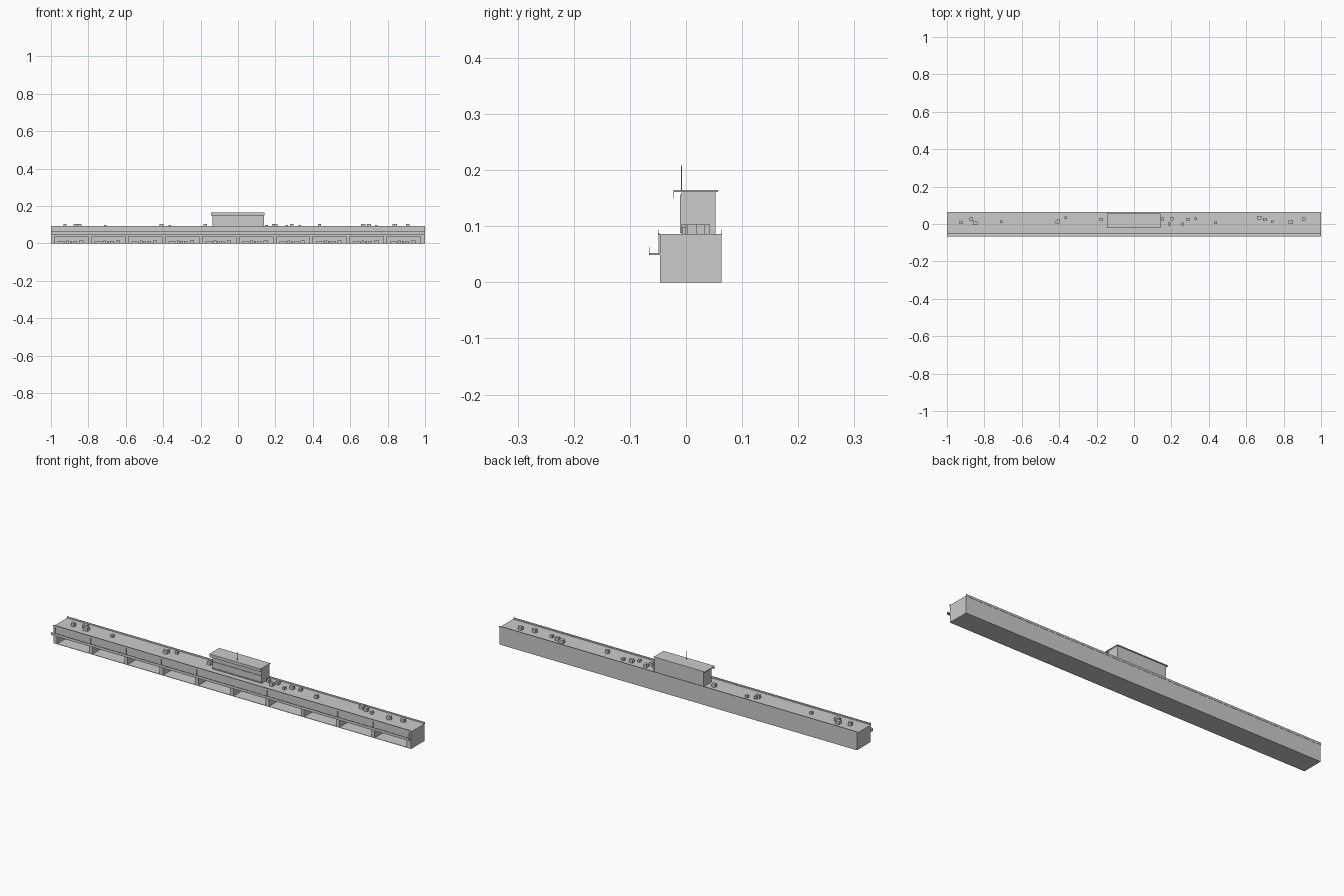
import bpy, bmesh
from mathutils import Matrix, Vector

grey = bpy.data.materials.new("light_grey")
grey.diffuse_color = (0.6, 0.6, 0.6, 1)


def boxes(name, items):
    """One object from a list of (x0, x1, y0, y1, z0, z1) boxes."""
    bm = bmesh.new()
    for x0, x1, y0, y1, z0, z1 in items:
        centre = Vector(((x0 + x1) / 2, (y0 + y1) / 2, (z0 + z1) / 2))
        size = Matrix.Diagonal((x1 - x0, y1 - y0, z1 - z0, 1))
        bmesh.ops.create_cube(bm, size=1, matrix=Matrix.Translation(centre) @ size)
    mesh = bpy.data.meshes.new(name)
    bm.to_mesh(mesh)
    bm.free()
    mesh.materials.append(grey)
    obj = bpy.data.objects.new(name, mesh)
    bpy.context.collection.objects.link(obj)
    return obj


FRONT, BACK = -0.046, 0.063
BAYS, PITCH, OPEN = 10, 0.1973, 0.1785
starts = [-0.979 + i * PITCH for i in range(BAYS)]

# Ground floor: slab, back wall and the piers between the garages
boxes("garage_floor", [(-1, 1, FRONT, BACK, 0, 0.002)])
boxes("garage_back_wall", [(-1, 1, 0.052, BACK, 0.002, 0.038)])
edges = [-1] + [e for s in starts for e in (s, s + OPEN)] + [1]
boxes("garage_piers", [(edges[i], edges[i + 1], FRONT, 0.052, 0.002, 0.038)
                       for i in range(0, len(edges), 2)])

# Low benches and cabinets at the back of every garage
kit = []
for s in starts:
    kit.append((s + 0.015, s + 0.055, 0.038, 0.052, 0.002, 0.011))
    for dx, w, h in ((0.06, 0.014, 0.015), (0.08, 0.01, 0.012),
                     (0.098, 0.02, 0.012), (0.13, 0.022, 0.016)):
        kit.append((s + dx, s + dx + w, 0.036, 0.052, 0.002, h))
boxes("garage_equipment", kit)

# Upper floor with thin posts along the front
boxes("upper_floor", [(-1, 1, FRONT, BACK, 0.038, 0.086)])
post_x = [-0.99] + [s - 0.0094 for s in starts[1:]] + [0.99]
boxes("facade_posts", [(x - 0.0015, x + 0.0015, FRONT - 0.003, FRONT, 0.052, 0.084)
                       for x in post_x])

# Front balcony
boxes("balcony_floor", [(-1, 1, -0.066, FRONT, 0.049, 0.052)])
boxes("balcony_rail", [(-1, 1, -0.066, -0.065, 0.052, 0.063)])

# Roof edge
boxes("roof_overhang", [(-1, 1, -0.049, FRONT, 0.084, 0.087)])
boxes("parapets", [(-1, 1, -0.05, -0.0488, 0.084, 0.094),
                   (-1, 1, 0.063, 0.0642, 0.084, 0.094)])

# Control tower: two storeys with an overhanging roof
boxes("tower_walls", [(-0.136, 0.138, -0.008, 0.053, 0.086, 0.161)])
frame = [(-0.136, 0.138, -0.011, -0.008, z, z + 0.004) for z in (0.088, 0.121, 0.153)]
frame += [(x - 0.0015, x + 0.0015, -0.0105, -0.008, 0.088, 0.157)
          for x in (-0.1345, -0.045, 0.047, 0.1365)]
boxes("tower_window_frames", frame)
boxes("tower_roof", [(-0.145, 0.141, -0.022, 0.057, 0.161, 0.165)])
boxes("tower_sunshade", [(-0.145, 0.141, -0.022, -0.0212, 0.15, 0.161)])
boxes("mast", [(-0.0008, 0.0008, -0.0085, -0.0069, 0.165, 0.208)])

# Rooftop units: centre x, centre y, width, depth
units = [(-0.925, 0.008, .018, .015), (-0.87, 0.026, .02, .02), (-0.85, 0.004, .024, .018),
         (-0.71, 0.012, .012, .012), (-0.41, 0.009, .022, .014), (-0.405, 0.022, .012, .012),
         (-0.365, 0.033, .015, .012), (-0.175, 0.024, .018, .015), (0.153, 0.026, .015, .015),
         (0.19, 0.0, .016, .016), (0.203, 0.028, .016, .018), (0.26, 0.0, .012, .014),
         (0.287, 0.024, .02, .016), (0.33, 0.029, .014, .014), (0.435, 0.006, .016, .014),
         (0.67, 0.034, .024, .018), (0.70, 0.024, .02, .016), (0.74, 0.012, .013, .012),
         (0.838, 0.011, .022, .016), (0.907, 0.026, .02, .016)]
boxes("rooftop_units", [(x - w / 2, x + w / 2, y - d / 2, y + d / 2, 0.086,
                         0.103 if w > 0.0155 else 0.099) for x, y, w, d in units])
